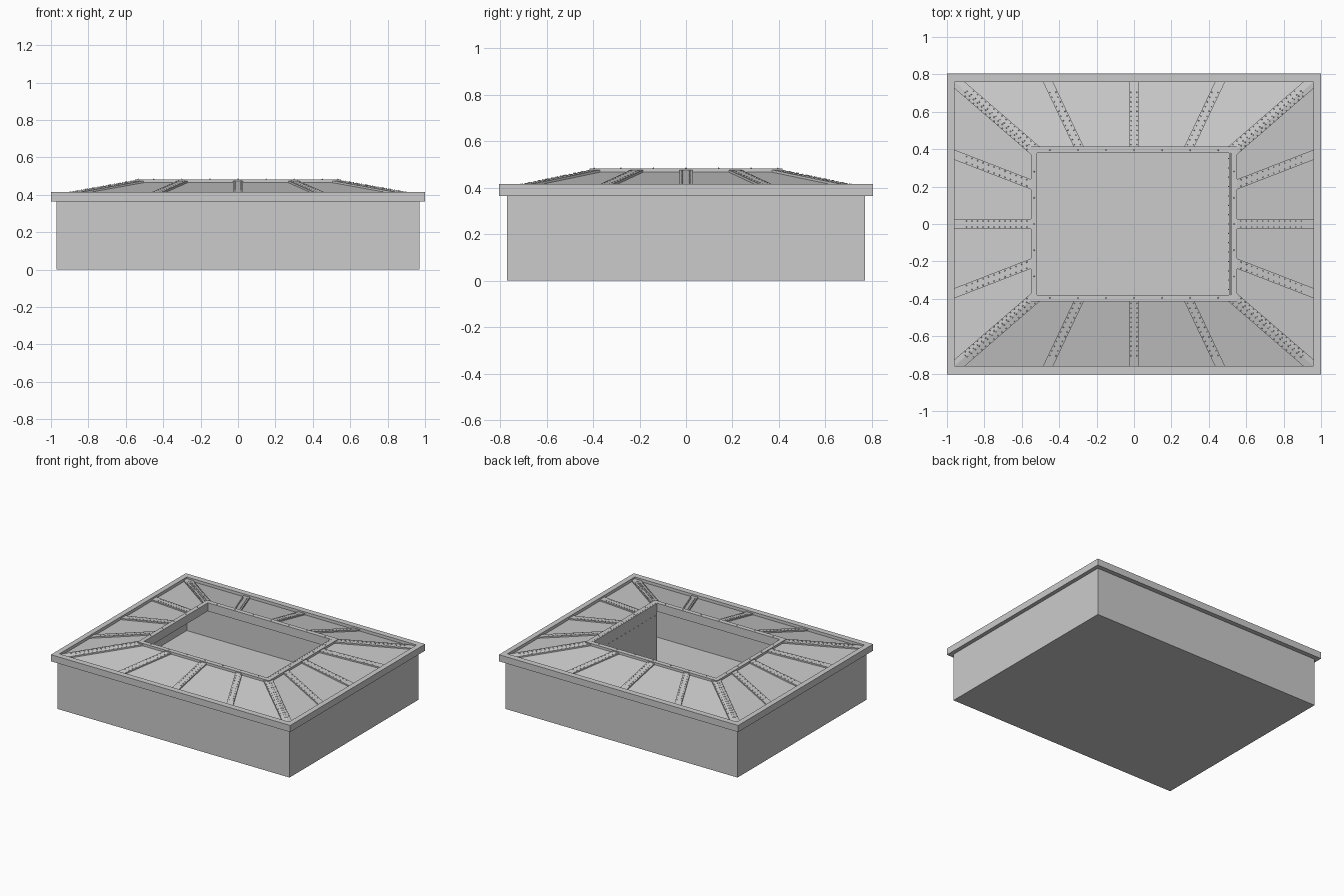
import bpy, bmesh
from mathutils import Vector, Matrix

cube = bpy.data.objects.get("Cube")
if cube:
    bpy.data.objects.remove(cube)

gray = bpy.data.materials.new("light_gray_metal")
gray.use_nodes = True
COLOR = (0.6, 0.6, 0.6, 1)
gray.diffuse_color = COLOR
gray.node_tree.nodes["Principled BSDF"].inputs["Base Color"].default_value = COLOR


def finish(name, bm):
    bmesh.ops.recalc_face_normals(bm, faces=bm.faces)
    mesh = bpy.data.meshes.new(name)
    bm.to_mesh(mesh)
    bm.free()
    mesh.materials.append(gray)
    obj = bpy.data.objects.new(name, mesh)
    bpy.context.collection.objects.link(obj)
    return obj


def rect_loft(name, rings, closed=True):
    """Skin rectangles (half x, half y, z); either closed ring or capped ends."""
    bm = bmesh.new()
    loops = [[bm.verts.new((sx * hx, sy * hy, z))
              for sx, sy in ((-1, -1), (1, -1), (1, 1), (-1, 1))]
             for hx, hy, z in rings]
    pairs = list(zip(loops, loops[1:]))
    if closed:
        pairs.append((loops[-1], loops[0]))
    else:
        bm.faces.new(loops[0])
        bm.faces.new(loops[-1])
    for a, b in pairs:
        for i in range(4):
            j = (i + 1) % 4
            bm.faces.new((a[i], a[j], b[j], b[i]))
    return finish(name, bm)


IN_X, IN_Y, IN_Z = 0.52, 0.38, 0.472
OUT_X, OUT_Y, OUT_Z = 0.96, 0.76, 0.393
RIB = 0.01

# Hollow tub with a thin floor and walls
rect_loft("tub", [(0.97, 0.77, 0), (0.97, 0.77, 0.37),
                  (0.96, 0.76, 0.37), (0.96, 0.76, 0.01)], closed=False)
# Overhanging rim
rect_loft("rim", [(1, 0.805, 0.365), (1, 0.805, 0.415),
                  (OUT_X, OUT_Y, 0.415), (OUT_X, OUT_Y, 0.365)])
# Sloped roof shell around the opening
rect_loft("sloped_roof", [(OUT_X, OUT_Y, OUT_Z), (IN_X, IN_Y, IN_Z),
                          (IN_X, IN_Y, IN_Z - 0.015), (OUT_X, OUT_Y, OUT_Z - 0.015)])
# Flat frame and hanging lip round the opening
rect_loft("opening_frame", [(0.55, 0.415, 0.465), (0.55, 0.415, 0.483),
                            (0.518, IN_Y, 0.483), (0.518, IN_Y, 0.42),
                            (0.526, 0.388, 0.42), (0.526, 0.388, 0.465)])

rivets = bmesh.new()


def rivet(pos):
    bmesh.ops.create_icosphere(rivets, subdivisions=1, radius=0.004,
                               matrix=Matrix.Translation(pos))


def strip(bm, inner, outer, width, count=12):
    """Flat bar lying on the roof from inner to outer, with riveted edges."""
    w, up = Vector(width), Vector((0, 0, RIB))
    base = [inner, outer, outer + w, inner + w]
    low = [bm.verts.new(p - up * 0.5) for p in base]
    top = [bm.verts.new(p + up) for p in base]
    bm.faces.new(low)
    bm.faces.new(top)
    for i in range(4):
        j = (i + 1) % 4
        bm.faces.new((low[i], low[j], top[j], top[i]))
    for side in (0.2, 0.8):
        for k in range(count):
            t = 0.12 + 0.8 * k / count
            rivet(inner.lerp(outer, t) + w * side + up)


# Ribs on the four slopes
ribs = bmesh.new()
for s in (-1, 1):
    for a, b in ((-0.28, -0.46), (0, 0), (0.28, 0.46)):
        strip(ribs, Vector((a - 0.027, s * IN_Y, IN_Z)),
              Vector((b - 0.027, s * OUT_Y, OUT_Z)), (0.054, 0, 0))
    for a, b in ((-0.2, -0.37), (0, 0), (0.2, 0.37)):
        strip(ribs, Vector((s * IN_X, a - 0.027, IN_Z)),
              Vector((s * OUT_X, b - 0.027, OUT_Z)), (0, 0.054, 0))
finish("roof_ribs", ribs)

# Folded bars along the four hips
hips = bmesh.new()
for sx in (-1, 1):
    for sy in (-1, 1):
        inner = Vector((sx * IN_X, sy * IN_Y, IN_Z))
        outer = Vector((sx * OUT_X, sy * OUT_Y, OUT_Z))
        strip(hips, inner, outer, (-0.055 * sx, 0, 0), 16)
        strip(hips, inner, outer, (0, -0.035 * sy, 0), 16)
finish("hip_bars", hips)

# Hanging panel on the left side of the opening
rect = rect_loft("hanging_panel", [(0.005, IN_Y, 0.01), (0.005, IN_Y, 0.483)], closed=False)
rect.location.x = 0.512
for k in range(15):
    rivet((0.506, -0.35 + 0.05 * k, 0.4))

# Rivets on the opening frame
for s in (-1, 1):
    for k in range(-3, 4):
        rivet((0.15 * k, s * 0.395, 0.483))
    for k in range(-2, 3):
        rivet((s * 0.534, 0.14 * k, 0.483))
finish("rivets", rivets)
